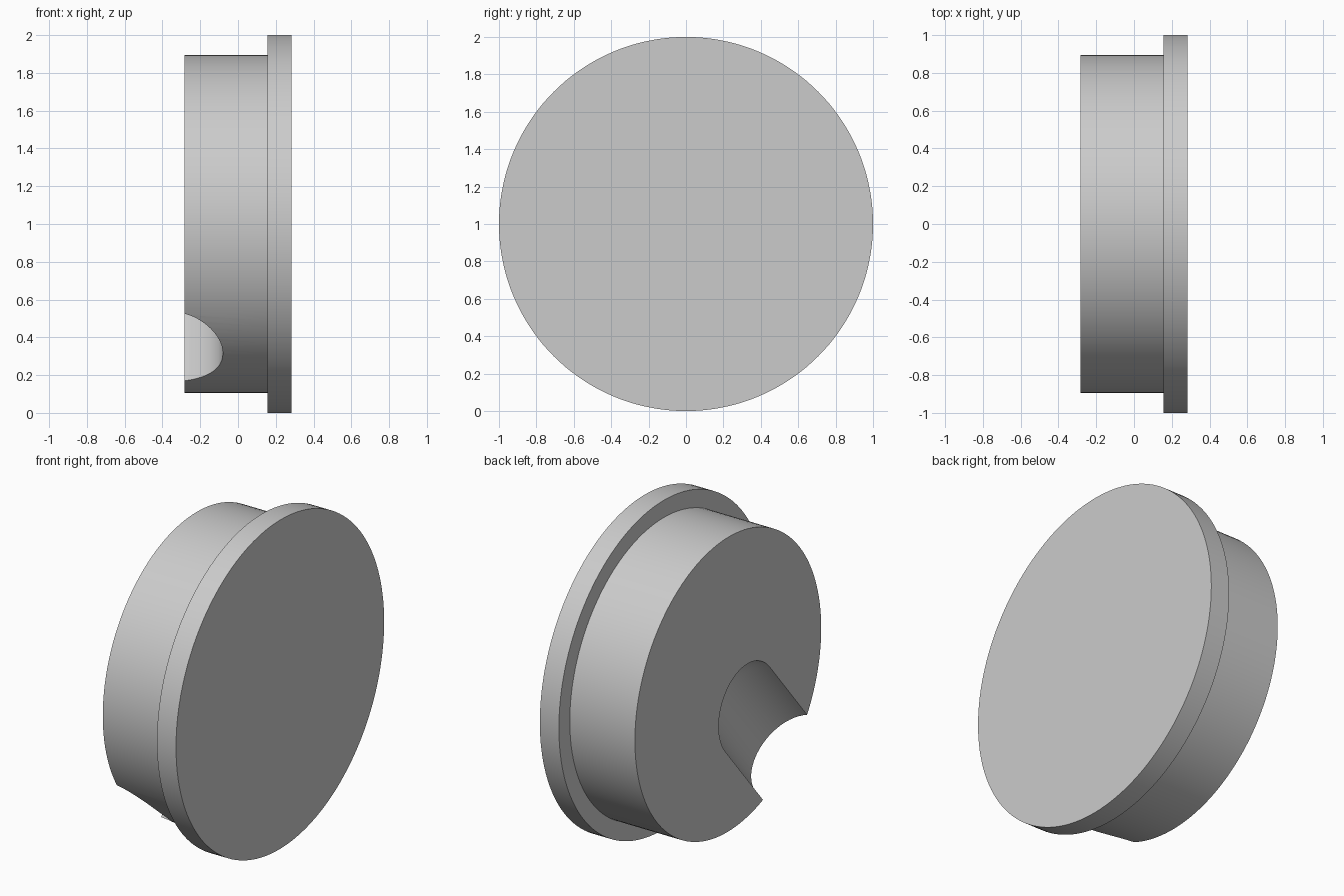
import bpy, bmesh, math
from mathutils import Vector, Matrix

cube = bpy.data.objects.get("Cube")
if cube:
    bpy.data.objects.remove(cube, do_unlink=True)

HALF = 0.283          # half thickness along x
STEP = 0.155          # where the body meets the flange
BODY_R, FLANGE_R = 0.895, 1.0
GROOVE_R = 0.29       # radius of the round-ended groove
GROOVE_OFFSET = 0.087  # groove axis lies this far outside the body face

grey = bpy.data.materials.new("light grey")
grey.use_nodes = True
color = (0.6, 0.6, 0.6, 1)
grey.diffuse_color = color
grey.node_tree.nodes["Principled BSDF"].inputs["Base Color"].default_value = color


def lathe(name, profile, segments, matrix):
    """Revolve (axial, radius) points about x, then place with a matrix."""
    bm = bmesh.new()
    verts = [bm.verts.new((a, 0, r)) for a, r in profile]
    edges = [bm.edges.new(pair) for pair in zip(verts, verts[1:])]
    bmesh.ops.spin(bm, geom=verts + edges, cent=(0, 0, 0), axis=(1, 0, 0),
                   angle=math.tau, steps=segments)
    bmesh.ops.remove_doubles(bm, verts=bm.verts, dist=1e-5)
    bmesh.ops.holes_fill(bm, edges=[e for e in bm.edges if e.is_boundary], sides=0)
    bmesh.ops.recalc_face_normals(bm, faces=bm.faces)
    bm.transform(matrix)
    mesh = bpy.data.meshes.new(name)
    bm.to_mesh(mesh)
    bm.free()
    mesh.materials.append(grey)
    obj = bpy.data.objects.new(name, mesh)
    bpy.context.collection.objects.link(obj)
    return obj


# Round plug: narrower body and wider flange in one solid
plug = lathe("stepped_plug",
             [(-HALF, BODY_R), (STEP, BODY_R), (STEP, FLANGE_R), (HALF, FLANGE_R)],
             144, Matrix.Translation((0, 0, 1)))

# Round-ended groove running radially outward through the lower front rim
angle = math.radians(50)
outward = Vector((0, -math.cos(angle), -math.sin(angle)))
arc = [math.pi / 2 * i / 16 for i in range(17)]
capsule = [(GROOVE_R * (1 - math.cos(t)), GROOVE_R * math.sin(t)) for t in arc]
capsule.append((1.5, GROOVE_R))
place = (Matrix.Translation((-HALF - GROOVE_OFFSET, 0, 1))
         @ outward.to_track_quat('X', 'Z').to_matrix().to_4x4())
cutter = lathe("groove_cutter", capsule, 64, place)
cutter.hide_render = True

cut = plug.modifiers.new("groove", 'BOOLEAN')
cut.operation = 'DIFFERENCE'
cut.solver = 'EXACT'
cut.object = cutter

# Bake the cut, drop the cutter and smooth the round walls
bpy.ops.object.select_all(action='DESELECT')
plug.select_set(True)
bpy.context.view_layer.objects.active = plug
bpy.ops.object.modifier_apply(modifier=cut.name)
bpy.data.objects.remove(cutter, do_unlink=True)
bpy.ops.object.shade_smooth_by_angle(angle=math.radians(30))
